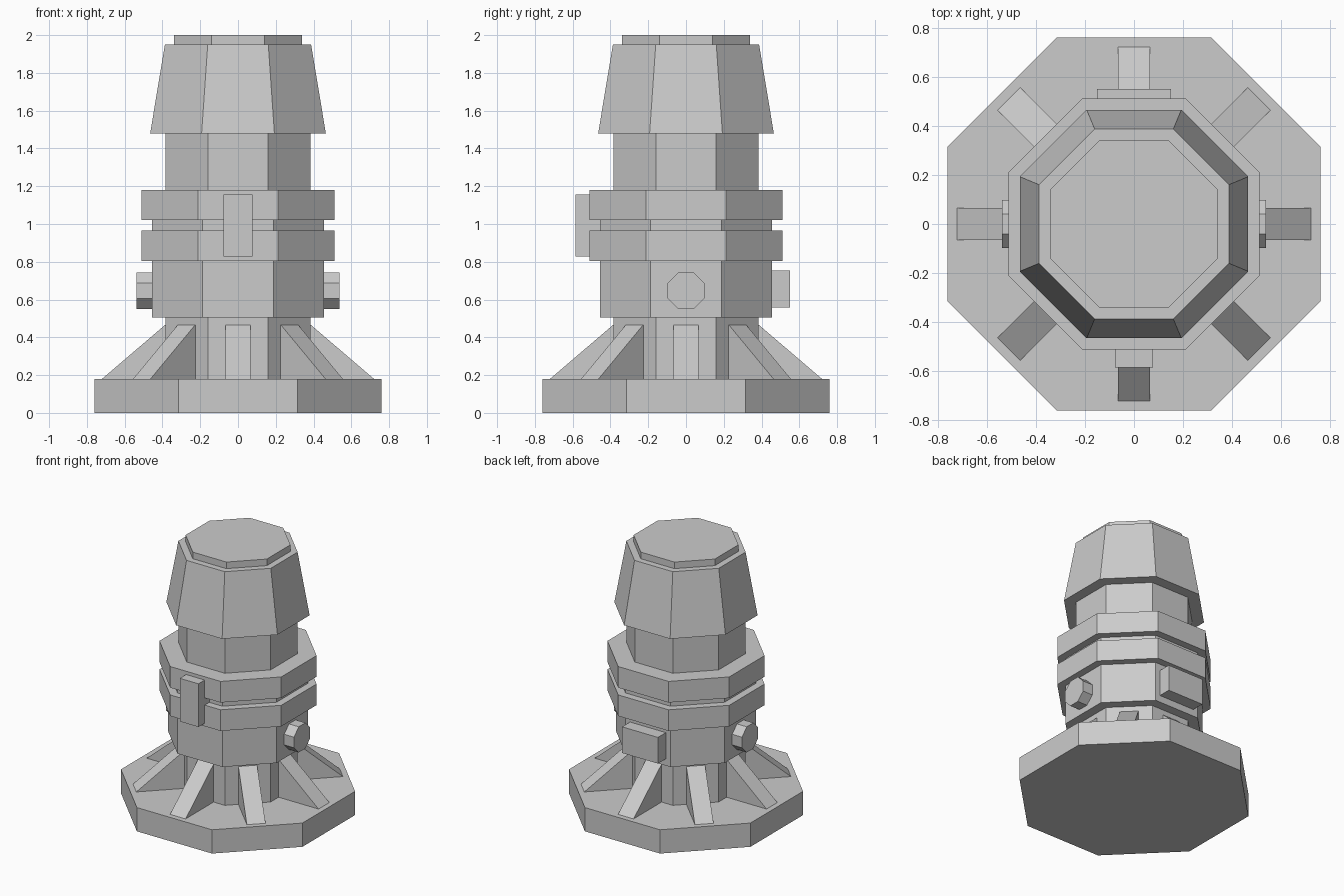
import bpy
import bmesh
from math import cos, pi, radians
from mathutils import Matrix, Vector

cube = bpy.data.objects.get("Cube")
if cube:
    bpy.data.objects.remove(cube, do_unlink=True)

GREY = (0.6, 0.6, 0.6, 1)
grey = bpy.data.materials.new("plain grey")
grey.use_nodes = True
grey.diffuse_color = GREY
grey.node_tree.nodes["Principled BSDF"].inputs["Base Color"].default_value = GREY


def finish(name, bm):
    bmesh.ops.recalc_face_normals(bm, faces=bm.faces)
    mesh = bpy.data.meshes.new(name)
    bm.to_mesh(mesh)
    bm.free()
    mesh.materials.append(grey)
    obj = bpy.data.objects.new(name, mesh)
    bpy.context.collection.objects.link(obj)
    return obj


def octagon(name, low, high, z0, z1, place=Matrix()):
    """Eight-sided prism sized by flat-to-centre distance, flats on the axes."""
    bm = bmesh.new()
    k = 1 / cos(pi / 8)
    bmesh.ops.create_cone(bm, cap_ends=True, segments=8, radius1=low * k,
                          radius2=high * k, depth=z1 - z0)
    # put a flat, not a corner, on the x axis
    first = max(bm.verts, key=lambda v: v.co.x)
    if abs(first.co.y) < 0.001:
        bmesh.ops.rotate(bm, verts=bm.verts, matrix=Matrix.Rotation(pi / 8, 3, "Z"))
    bmesh.ops.translate(bm, verts=bm.verts, vec=(0, 0, (z0 + z1) / 2))
    bm.transform(place)
    return finish(name, bm)


def box(name, low, high):
    bm = bmesh.new()
    bmesh.ops.create_cube(bm, size=1)
    low, high = Vector(low), Vector(high)
    bmesh.ops.scale(bm, verts=bm.verts, vec=high - low)
    bmesh.ops.translate(bm, verts=bm.verts, vec=(low + high) / 2)
    return finish(name, bm)


def fin(name, angle):
    """Triangular brace running out from the column to the base."""
    bm = bmesh.new()
    profile = [(0.34, 0.17), (0.73, 0.17), (0.72, 0.18), (0.375, 0.475), (0.34, 0.475)]
    face = bm.faces.new([bm.verts.new((r, -0.065, z)) for r, z in profile])
    side = bmesh.ops.extrude_face_region(bm, geom=[face])["geom"]
    bmesh.ops.translate(bm, vec=(0, 0.13, 0),
                        verts=[v for v in side if isinstance(v, bmesh.types.BMVert)])
    bm.transform(Matrix.Rotation(angle, 4, "Z"))
    return finish(name, bm)


# Stacked body
octagon("base", 0.76, 0.76, 0, 0.18)
octagon("column", 0.385, 0.385, 0.17, 1.5)
octagon("body", 0.455, 0.455, 0.505, 1.1)
octagon("lower_collar", 0.51, 0.51, 0.805, 0.965)
octagon("upper_collar", 0.51, 0.51, 1.02, 1.18)
octagon("cap", 0.465, 0.387, 1.48, 1.95)
octagon("lid", 0.34, 0.34, 1.94, 2.0)

# Braces around the foot
for i in range(8):
    fin(f"brace_{i + 1}", radians(45 * i))

# Side knobs
for name, sign in (("left_knob", 1), ("right_knob", -1)):
    turn = Matrix.Translation((0, 0, 0.647)) @ Matrix.Rotation(sign * pi / 2, 4, "Y")
    octagon(name, 0.097, 0.097, 0.4, 0.537, turn)

# Front and back plates
box("front_plate", (-0.078, -0.585, 0.828), (0.078, -0.43, 1.155))
box("back_box", (-0.15, 0.4, 0.557), (0.15, 0.55, 0.755))
